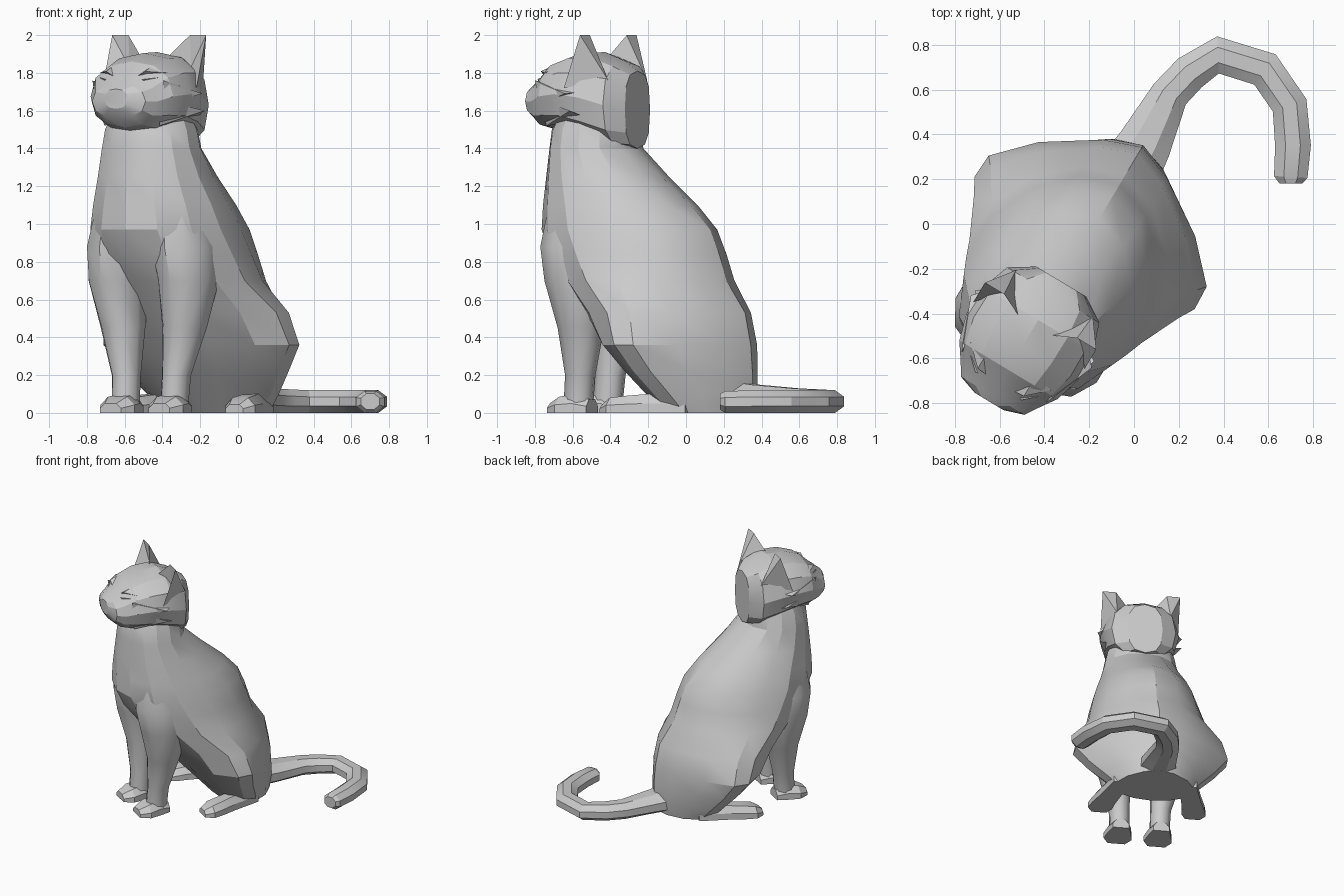
import bpy, bmesh, math
from mathutils import Vector, Matrix

# The cat is built symmetric, facing -y, then turned into place
TURN = Matrix.Translation((-0.17, 0, 0)) @ Matrix.Rotation(math.radians(-31), 4, 'Z')


def make(name, verts, faces, mirror=False, turned=True, angle=25):
    mesh = bpy.data.meshes.new(name)
    mesh.from_pydata([tuple(v) for v in verts], [], faces)
    bm = bmesh.new()
    bm.from_mesh(mesh)
    bmesh.ops.recalc_face_normals(bm, faces=bm.faces)
    bm.to_mesh(mesh)
    bm.free()
    ob = bpy.data.objects.new(name, mesh)
    bpy.context.collection.objects.link(ob)
    if turned:
        ob.matrix_world = TURN
    if mirror:
        ob.modifiers.new("mirror", 'MIRROR').use_mirror_merge = False
    bpy.ops.object.select_all(action='DESELECT')
    ob.select_set(True)
    bpy.context.view_layer.objects.active = ob
    bpy.ops.object.shade_smooth_by_angle(angle=math.radians(angle))
    return ob


def loft(name, rings, **kw):
    n = len(rings[0])
    verts = [p for r in rings for p in r]
    faces = [(i * n + j, i * n + (j + 1) % n, (i + 1) * n + (j + 1) % n, (i + 1) * n + j)
             for i in range(len(rings) - 1) for j in range(n)]
    faces += [tuple(range(n)), tuple(range(len(verts) - n, len(verts)))]
    return make(name, verts, faces, **kw)


def unit_ring(n, front=1.0, back=None, offset=0.0):
    # Superellipse ring; exponents above 1 pull the sides in
    out = []
    for k in range(n):
        a = 2 * math.pi * (k + offset) / n
        s, c = math.sin(a), math.cos(a)
        e = back if back and c > 0.01 else front
        out.append((math.copysign(abs(s) ** e, s), math.copysign(abs(c) ** e, c)))
    return out


# Torso: level slices (z, front y, back y, half width, y of widest point,
# front exponent, back exponent)
slices = [
    (0.00, -0.06, 0.39, 0.30, 0.12, 1.0, 1.2),
    (0.10, -0.15, 0.41, 0.39, 0.08, 1.0, 1.35),
    (0.22, -0.26, 0.41, 0.49, 0.02, 1.05, 1.45),
    (0.36, -0.39, 0.40, 0.59, -0.03, 1.1, 1.5),
    (0.53, -0.53, 0.365, 0.55, -0.08, 1.1, 1.45),
    (0.70, -0.66, 0.25, 0.46, -0.25, 0.95, 1.15),
    (0.84, -0.77, 0.205, 0.43, -0.33, 1.0, 1.1),
    (0.97, -0.83, 0.15, 0.40, -0.40, 1.0, 1.05),
    (1.10, -0.825, 0.03, 0.365, -0.45, 1.0, 1.05),
    (1.25, -0.81, -0.15, 0.315, -0.52, 1.0, 1.0),
    (1.40, -0.79, -0.31, 0.275, -0.56, 0.95, 1.0),
    (1.50, -0.78, -0.33, 0.255, -0.56, 0.95, 1.0),
    (1.62, -0.72, -0.38, 0.20, -0.56, 1.0, 1.0)]
loft("torso", [[(w * s, m + c * ((b - m) if c > 0 else (m - f)), z)
                for s, c in unit_ring(14, ef, eb)] for z, f, b, w, m, ef, eb in slices])

# Head: slices from nape to muzzle (y, half width, top z, bottom z, exponent)
skull = [
    (-0.30, 0.13, 1.81, 1.40, 0.75),
    (-0.37, 0.24, 1.86, 1.40, 0.8),
    (-0.50, 0.285, 1.91, 1.43, 0.9),
    (-0.64, 0.29, 1.905, 1.47, 0.95),
    (-0.76, 0.255, 1.86, 1.49, 0.9),
    (-0.84, 0.20, 1.785, 1.51, 0.9),
    (-0.895, 0.165, 1.74, 1.56, 0.9),
    (-0.925, 0.075, 1.715, 1.61, 0.9)]
loft("head", [[(w * s, y, (t + b) / 2 + c * (t - b) / 2) for s, c in unit_ring(12, e)]
              for y, w, t, b, e in skull], angle=20)

# Ears: hollow front, short flat tip
make("ears",
     [(0.19, -0.48, 2.0), (0.29, -0.48, 2.0), (0.06, -0.54, 1.86), (0.29, -0.58, 1.72),
      (0.20, -0.36, 1.76), (0.19, -0.47, 1.83)],
     [(2, 5, 0), (5, 1, 0), (5, 3, 1), (4, 0, 1), (2, 0, 4), (4, 1, 3)], mirror=True)


def spike(name, base, tip):
    make(name, base + [tip], [(0, 1, 3), (1, 2, 3), (2, 0, 3), (0, 1, 2)], mirror=True)


# Cheek tufts, brows and eyes
spike("upper_cheek_tufts", [(0.22, -0.80, 1.76), (0.21, -0.78, 1.63), (0.24, -0.48, 1.70)],
      (0.315, -0.56, 1.69))
spike("lower_cheek_tufts", [(0.19, -0.80, 1.66), (0.17, -0.76, 1.52), (0.20, -0.46, 1.55)],
      (0.31, -0.53, 1.60))
spike("brows", [(0.05, -0.83, 1.77), (0.12, -0.72, 1.85), (0.21, -0.74, 1.80)],
      (0.12, -0.825, 1.808))
spike("eyes", [(0.07, -0.83, 1.765), (0.18, -0.79, 1.775), (0.12, -0.81, 1.73)],
      (0.12, -0.845, 1.765))

# Front legs: level slices (z, x, y, half width, half depth)
leg = [
    (1.10, 0.19, -0.53, 0.12, 0.20),
    (0.88, 0.20, -0.54, 0.175, 0.22),
    (0.70, 0.215, -0.535, 0.16, 0.19),
    (0.45, 0.19, -0.535, 0.12, 0.125),
    (0.20, 0.155, -0.56, 0.078, 0.082),
    (0.03, 0.15, -0.575, 0.075, 0.08)]
loft("front_legs", [[(x + rx * s, y + ry * c, z) for s, c in unit_ring(10)]
                    for z, x, y, rx, ry in leg], mirror=True, angle=40)


def foot(name, stations):
    # Flat-soled foot: (x, y, half width, height) from heel to toe
    outline = [(-1, 0), (-1, 0.5), (-0.55, 1), (0.55, 1), (1, 0.5), (1, 0)]
    loft(name, [[(x + w * a, y, h * b) for a, b in outline] for x, y, w, h in stations],
         mirror=True)


foot("front_paws", [(0.15, -0.49, 0.06, 0.07), (0.15, -0.57, 0.085, 0.10),
                    (0.15, -0.66, 0.105, 0.085), (0.15, -0.73, 0.065, 0.05)])
foot("hind_feet", [(0.24, 0.18, 0.07, 0.10), (0.30, -0.03, 0.075, 0.10),
                   (0.335, -0.15, 0.085, 0.09), (0.35, -0.23, 0.09, 0.08),
                   (0.35, -0.29, 0.055, 0.045)])

# Tail: eight-sided tube curling on the floor (x, y, half width, height)
path = [(-0.02, 0.24, 0.14, 0.17), (0.05, 0.36, 0.12, 0.15), (0.16, 0.58, 0.085, 0.13),
        (0.25, 0.675, 0.083, 0.125), (0.375, 0.755, 0.083, 0.12), (0.585, 0.69, 0.083, 0.12),
        (0.695, 0.53, 0.08, 0.12), (0.71, 0.35, 0.08, 0.12), (0.70, 0.21, 0.075, 0.115),
        (0.70, 0.18, 0.05, 0.085)]
pts = [Vector((p[0], p[1], 0)) for p in path]
rings = []
for i, (x, y, r, h) in enumerate(path):
    d = (pts[min(i + 1, len(pts) - 1)] - pts[max(i - 1, 0)]).normalized()
    side = Vector((d.y, -d.x, 0))
    mid = 0.06 if h < 0.1 else h / 2
    rings.append([pts[i] + side * (r * s * 1.08) + Vector((0, 0, mid + h / 2 * c * 1.08))
                  for s, c in unit_ring(8, offset=0.5)])
loft("tail", rings, turned=False)
